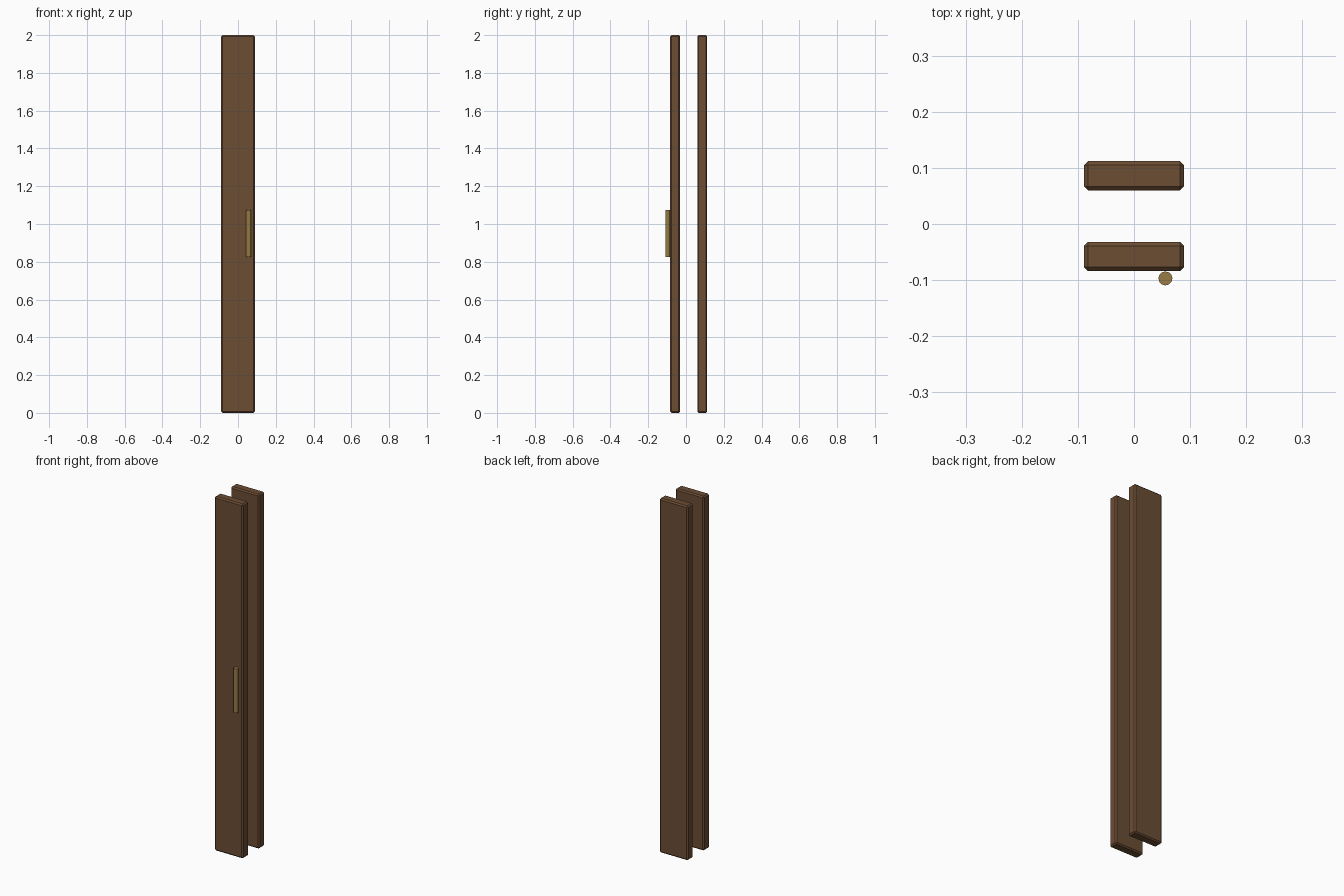
import bpy

if "Cube" in bpy.data.objects:
    bpy.data.objects.remove(bpy.data.objects["Cube"])


def material(name, color):
    mat = bpy.data.materials.new(name)
    mat.diffuse_color = (*color, 1.0)
    mat.use_nodes = True
    mat.node_tree.nodes["Principled BSDF"].inputs["Base Color"].default_value = mat.diffuse_color
    return mat


wood = material("dark_wood", (0.15, 0.075, 0.034))
brass = material("brass", (0.31, 0.2, 0.06))


def panel(name, y):
    # tall narrow door leaf with a single-segment chamfer
    bpy.ops.mesh.primitive_cube_add(size=1, location=(0, y, 1.0))
    ob = bpy.context.object
    ob.name = name
    ob.scale = (0.178, 0.052, 2.0)
    bpy.ops.object.transform_apply(location=False, rotation=False, scale=True)
    bevel = ob.modifiers.new("chamfer", 'BEVEL')
    bevel.width = 0.007
    bevel.segments = 1
    ob.data.materials.append(wood)
    return ob


# two parallel sliding panels
panel("front_panel", -0.058)
panel("back_panel", 0.086)

# upright bar handle on the front panel
bpy.ops.mesh.primitive_cylinder_add(vertices=12, radius=0.0125, depth=0.25,
                                    location=(0.056, -0.097, 0.95))
handle = bpy.context.object
handle.name = "pull_handle"
handle.data.materials.append(brass)
